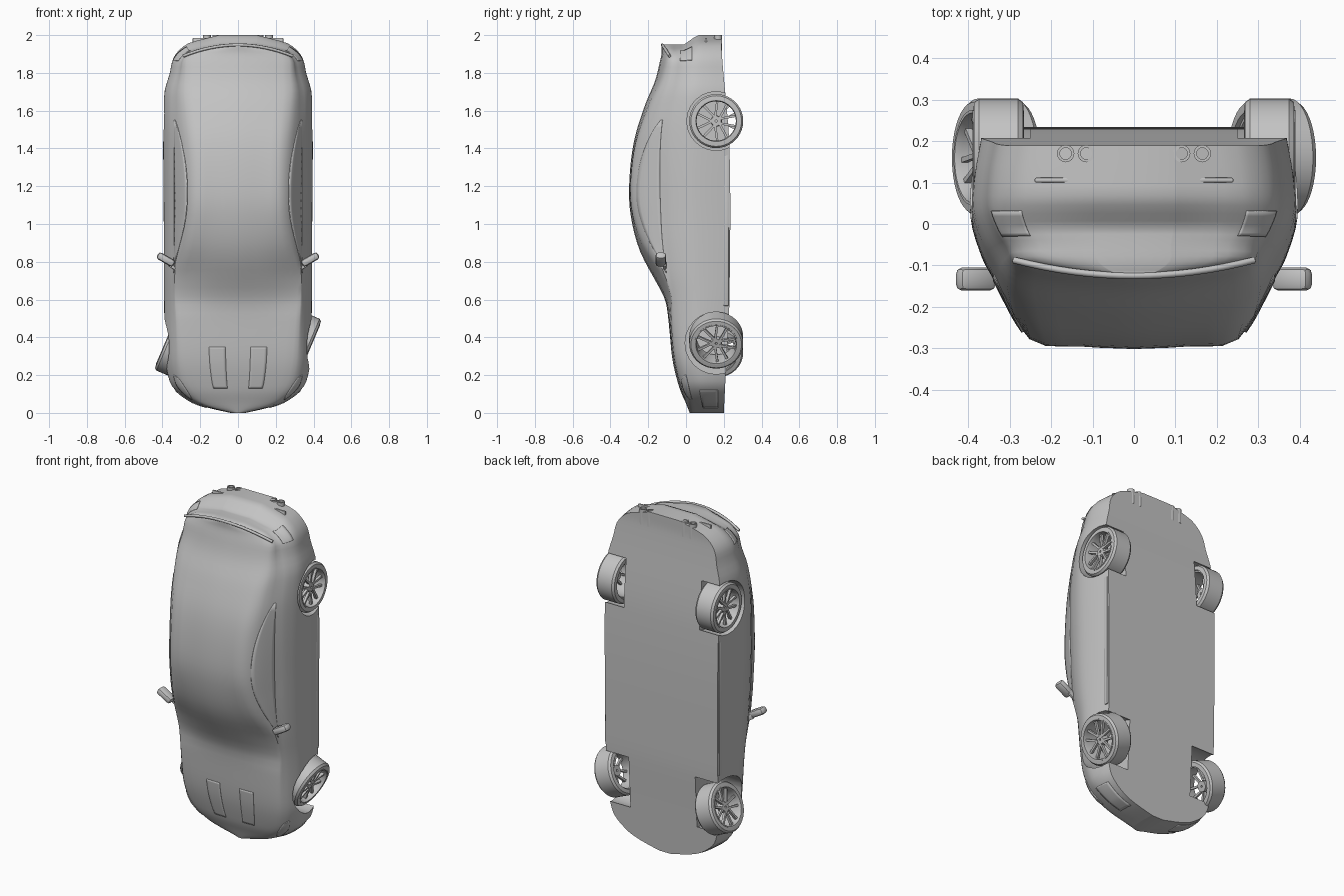
import bpy
import bmesh
from math import cos, sin, pi, radians
from mathutils import Matrix, Vector

cube = bpy.data.objects.get("Cube")
if cube:
    bpy.data.objects.remove(cube)

grey = bpy.data.materials.new("plain_grey")
grey.use_nodes = True
grey.diffuse_color = (0.55, 0.55, 0.55, 1)
grey.node_tree.nodes["Principled BSDF"].inputs["Base Color"].default_value = grey.diffuse_color
parts = []


def add_object(name, mesh, matrix=None):
    obj = bpy.data.objects.new(name, mesh)
    bpy.context.scene.collection.objects.link(obj)
    if matrix:
        obj.matrix_world = matrix
    parts.append(obj)
    return obj


def finish(name, bm):
    bmesh.ops.recalc_face_normals(bm, faces=bm.faces)
    mesh = bpy.data.meshes.new(name)
    bm.to_mesh(mesh)
    bm.free()
    mesh.materials.append(grey)
    return mesh


def curve(keys, u):
    """Smooth interpolation through (position, value) pairs."""
    last = len(keys) - 1
    u = min(max(u, keys[0][0]), keys[last][0])
    i = 0
    while i < last - 1 and u > keys[i + 1][0]:
        i += 1

    def slope(k):
        a, b = keys[max(k - 1, 0)], keys[min(k + 1, last)]
        return (b[1] - a[1]) / (b[0] - a[0])

    (a, p), (b, q) = keys[i], keys[i + 1]
    h = b - a
    s = (u - a) / h
    blend = s * s * (3 - 2 * s)
    return (p + (q - p) * blend + h * slope(i) * s * (1 - s) ** 2
            - h * slope(i + 1) * s * s * (1 - s))


# Body shape, from nose (z = 0) to tail (z = 2); the roof faces -y
WIDTH = [(0, .04), (.03, .17), (.06, .25), (.13, .34), (.2, .37), (.3, .385), (1, .392),
         (1.68, .39), (1.8, .36), (1.89, .335), (1.955, .265), (1.98, .18), (2, .1)]
CREST = [(0, .02), (.05, 0), (.12, -.03), (.28, -.07), (.58, -.105), (.65, -.135), (.86, -.245),
         (1.06, -.295), (1.23, -.3), (1.44, -.275), (1.63, -.217), (1.77, -.16), (1.92, -.13), (2, -.13)]
ROOF_SHARE = [(0, .7), (.6, .8), (.75, .81), (.88, .72), (1.05, .655), (1.3, .64),
              (1.5, .67), (1.76, .75), (2, .85)]
ROOF_DROP = [(0, .01), (.5, .015), (.64, .04), (.75, .06), (.9, .04), (1.1, .025),
             (1.4, .025), (1.7, .035), (2, .04)]
BELT = [(0, .04), (.12, 0), (.3, -.04), (.6, -.07), (.75, -.1), (1, -.12), (1.5, -.12),
        (1.8, -.06), (2, -.05)]
FLOOR = [(0, .2), (.3, .215), (.6, .23), (1.4, .23), (1.9, .19), (2, .19)]


def surface(z, t):
    """Point on the left half: t runs from the roof centre (0) to the floor edge (7)."""
    w, crest, drop = curve(WIDTH, z), curve(CREST, z), curve(ROOF_DROP, z)
    roof, belt, floor = w * curve(ROOF_SHARE, z), curve(BELT, z), curve(FLOOR, z)
    tall = floor - belt
    xs = [0, roof / 2, roof, .87 * w, .945 * w, w, .99 * w, .95 * w]
    ys = [crest, crest + drop / 4, crest + drop, belt, belt + .17 * tall,
          belt + .4 * tall, belt + .7 * tall, floor]
    x, y = curve(list(enumerate(xs)), t), curve(list(enumerate(ys)), t)
    # the tail leans in above the bumper
    lean = min(max((.06 - y) / .07, 0), 1) * max(z - 1.85, 0) / .15
    return Vector((x, y, z - .05 * lean))


# Body shell
bm = bmesh.new()
rings = []
for i in range(65):
    z = 1 - cos(pi * i / 64)
    half = [surface(z, j / 3) for j in range(22)]
    loop = half + [Vector((-p.x, p.y, p.z)) for p in half[:0:-1]]
    rings.append([bm.verts.new(p) for p in loop])
n = len(rings[0])
for a, b in zip(rings, rings[1:]):
    for j in range(n):
        k = (j + 1) % n
        bm.faces.new((a[j], a[k], b[k], b[j]))
for ring in (rings[0], rings[-1]):
    bm.faces.new((ring[0], ring[1], ring[n - 1]))
    for j in range(1, n // 2):
        bm.faces.new((ring[j], ring[j + 1], ring[n - j - 1], ring[n - j]))
body = add_object("body", finish("body", bm))

# Wheel wells, cut out of the shell
cutters = []
for side in (1, -1):
    for z, radius, inner in ((.37, .165, .22), (1.545, .156, .25)):
        bm = bmesh.new()
        place = Matrix.Translation((side * (inner + .2), .16, z)) @ Matrix.Rotation(pi / 2, 4, 'Y')
        bmesh.ops.create_cone(bm, cap_ends=True, segments=24, radius1=radius,
                              radius2=radius, depth=.4, matrix=place)
        cutter = add_object("well_cutter", finish("well_cutter", bm))
        cutter.hide_render = True
        cutters.append(cutter)
        cut = body.modifiers.new("well", 'BOOLEAN')
        cut.operation, cut.solver, cut.object = 'DIFFERENCE', 'EXACT', cutter
depsgraph = bpy.context.evaluated_depsgraph_get()
carved = bpy.data.meshes.new_from_object(body.evaluated_get(depsgraph))
body.modifiers.clear()
body.data = carved
for cutter in cutters:
    parts.remove(cutter)
    bpy.data.objects.remove(cutter)


# Thin panels that follow the body surface
def panel(name, side, z0, z1, t0, t1, arch=False, thick=.006):
    bm = bmesh.new()
    steps, rows = 20, 6
    grid = []
    for i in range(steps + 1):
        s = i / steps
        top = t1 - (t1 - t0) * max(sin(pi * s), .02) ** .5 if arch else t0
        line = []
        for j in range(rows + 1):
            p = surface(z0 + (z1 - z0) * s, top + (t1 - top) * j / rows)
            line.append(bm.verts.new((side * p.x, p.y, p.z)))
        grid.append(line)
    for a, b in zip(grid, grid[1:]):
        for j in range(rows):
            bm.faces.new((a[j], a[j + 1], b[j + 1], b[j]))
    obj = add_object(name, finish(name, bm))
    shell = obj.modifiers.new("thickness", 'SOLIDIFY')
    shell.thickness, shell.offset = thick, 0


def block(name, size, matrix, bevel=.008):
    bm = bmesh.new()
    bmesh.ops.create_cube(bm, size=1, matrix=Matrix.Diagonal((*size, 1)))
    bmesh.ops.bevel(bm, geom=bm.edges[:], offset=bevel, segments=2, affect='EDGES', profile=.5)
    return add_object(name, finish(name, bm), matrix)


def lathe(bm, section, segments=40):
    """Closed ring around the x axis from (radius, x) points."""
    turns = []
    for i in range(segments):
        a = 2 * pi * i / segments
        turns.append([bm.verts.new((x, r * cos(a), r * sin(a))) for r, x in section])
    for i, a in enumerate(turns):
        b = turns[(i + 1) % segments]
        for j in range(len(section)):
            k = (j + 1) % len(section)
            bm.faces.new((a[j], a[k], b[k], b[j]))


for side, word in ((1, "left"), (-1, "right")):
    panel(word + "_side_window", side, .74, 1.55, 2.15, 2.9, arch=True)
    panel(word + "_hood_vent", side, .13, .35, .45, 1.05, thick=.004)
    panel(word + "_headlight", side, .07, .2, 2.5, 3.6, arch=True)
    panel(word + "_front_intake", side, .03, .12, 4.8, 6.4)
    panel(word + "_tail_light", side, 1.87, 1.95, 3.6, 4.8)
    block(word + "_sill", (.03, .03, .8), Matrix.Translation((side * .365, .212, .965)))
    # Door mirror
    tilt = Matrix.Rotation(side * radians(-30), 4, 'Y')
    block(word + "_mirror", (.1, .056, .04),
          Matrix.Translation((side * .382, -.133, .812)) @ tilt, .015)
    block(word + "_mirror_arm", (.06, .015, .03),
          Matrix.Translation((side * .337, -.112, .775)) @ tilt, .004)
    # Exhaust pipes
    for x in (.115, .165):
        bm = bmesh.new()
        lathe(bm, [(.014, 0), (.021, 0), (.021, .09), (.014, .09)], 16)
        add_object(word + "_exhaust", finish("exhaust", bm),
                   Matrix.Translation((side * x, .17, 2)) @ Matrix.Rotation(pi / 2, 4, 'Y'))

# Tail: spoiler lip and lower bumper panel
lip = bpy.data.curves.new("spoiler_lip", 'CURVE')
lip.dimensions, lip.bevel_depth, lip.bevel_resolution = '3D', .008, 2
lip.use_fill_caps = True
line = lip.splines.new('POLY')
line.points.add(16)
for i, point in enumerate(line.points):
    x = .29 * (i / 8 - 1)
    point.co = (x, -.125 + .45 * x * x, 1.948 - .7 * x * x, 1)
lip.materials.append(grey)
spoiler = bpy.data.objects.new("spoiler_lip", lip)
bpy.context.scene.collection.objects.link(spoiler)
block("bumper_ledge", (.48, .012, .06), Matrix.Translation((0, .106, 1.955)), .004)

# Wheel: tyre, rim, hub and paired spokes; outer face at x = 0
bm = bmesh.new()
lathe(bm, [(.112, 0), (.134, -.002), (.143, -.014), (.143, -.108), (.134, -.12), (.112, -.122)])
tyre = finish("tyre", bm)
bm = bmesh.new()
lathe(bm, [(.115, .002), (.108, .002), (.104, -.015), (.104, -.11), (.113, -.11)])
lathe(bm, [(.006, -.015), (.026, -.015), (.03, -.022), (.03, -.05), (.006, -.05)], 20)
for i in range(10):
    lean = radians(8 if i % 2 else -8)
    place = (Matrix.Rotation(2 * pi * i / 10, 4, 'X') @ Matrix.Translation((-.022, 0, .064))
             @ Matrix.Rotation(lean, 4, 'X') @ Matrix.Diagonal((.016, .012, .088, 1)))
    bmesh.ops.create_cube(bm, size=1, matrix=place)
rim = finish("rim", bm)

for side, word in ((1, "left"), (-1, "right")):
    for end, x, z, steer in (("front", .389, .361, 23), ("rear", .388, 1.545, 0)):
        place = (Matrix.Translation((side * x, .16, z)) @ Matrix.Rotation(radians(steer), 4, 'Y')
                 @ Matrix.Rotation(0 if side > 0 else pi, 4, 'Z'))
        add_object(f"{end}_{word}_tyre", tyre, place)
        add_object(f"{end}_{word}_rim", rim, place)

# Smooth shading with sharp edges kept
bpy.ops.object.select_all(action='DESELECT')
for obj in parts:
    obj.select_set(True)
bpy.context.view_layer.objects.active = body
bpy.ops.object.shade_smooth_by_angle(angle=radians(35))
